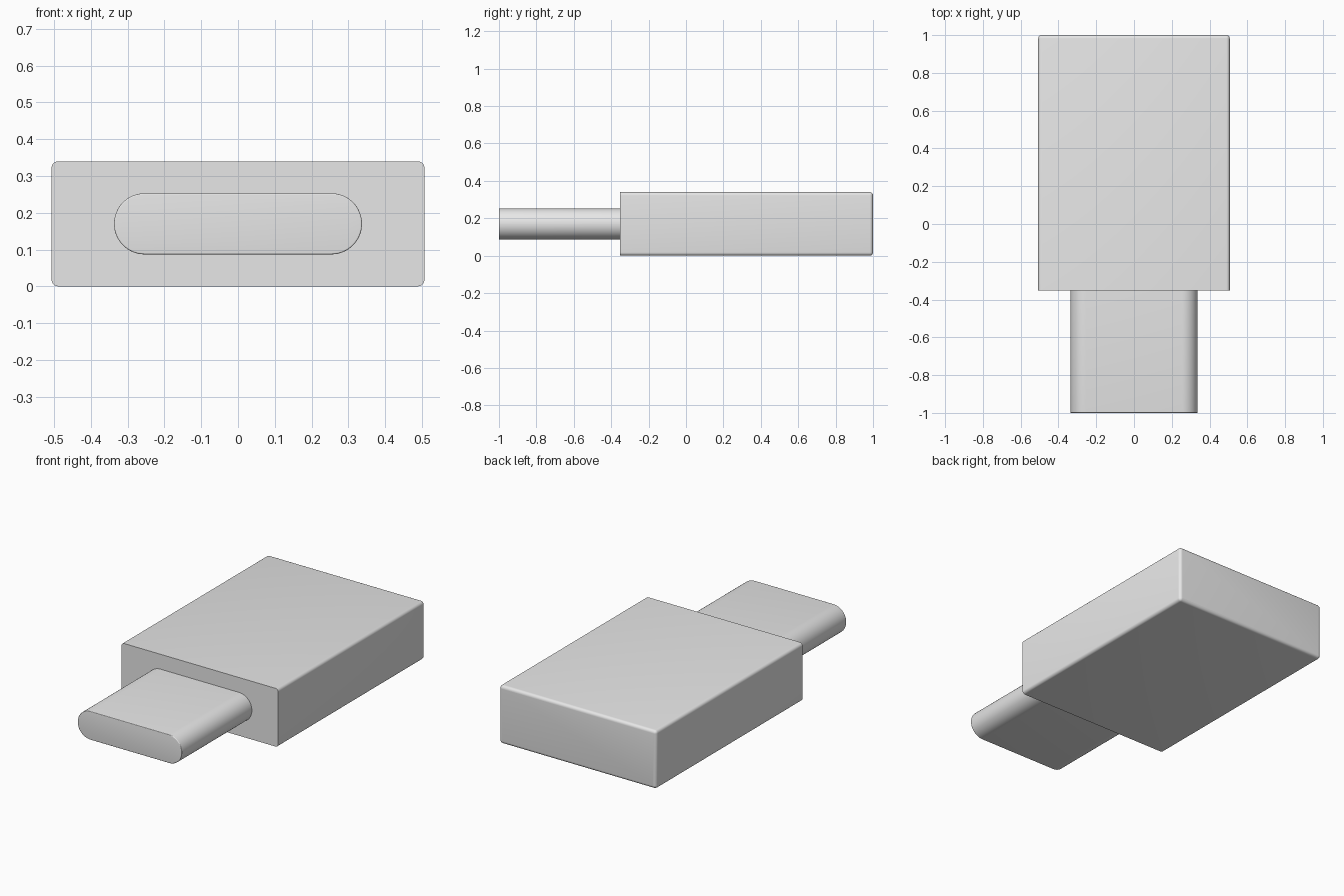
import bpy, bmesh, math

cube = bpy.data.objects.get("Cube")
if cube:
    bpy.data.objects.remove(cube, do_unlink=True)

# Single grey finish
grey = bpy.data.materials.new("light_grey")
grey.use_nodes = True
grey.diffuse_color = (0.8, 0.8, 0.8, 1)
grey.node_tree.nodes["Principled BSDF"].inputs["Base Color"].default_value = (0.8, 0.8, 0.8, 1)

MID_Z = 0.17


def rounded_profile(half_w, half_h, radius, steps):
    """Rounded rectangle in x and z, centred on the model's mid height."""
    points = []
    for corner, (sx, sz) in enumerate([(1, 1), (-1, 1), (-1, -1), (1, -1)]):
        for i in range(steps + 1):
            a = math.radians(90) * (corner + i / steps)
            points.append((sx * (half_w - radius) + radius * math.cos(a),
                           MID_Z + sz * (half_h - radius) + radius * math.sin(a)))
    return points


def extruded_part(name, profile, y0, y1, bevel_y, bevel_width):
    """Extrude a profile along y and round the rim of the end at bevel_y."""
    bm = bmesh.new()
    face = bm.faces.new([bm.verts.new((x, y0, z)) for x, z in profile])
    new = bmesh.ops.extrude_face_region(bm, geom=[face], use_keep_orig=True)["geom"]
    bmesh.ops.translate(bm, vec=(0, y1 - y0, 0),
                        verts=[v for v in new if isinstance(v, bmesh.types.BMVert)])
    bmesh.ops.remove_doubles(bm, verts=bm.verts, dist=1e-5)
    bmesh.ops.recalc_face_normals(bm, faces=bm.faces)
    rim = [e for e in bm.edges if all(abs(v.co.y - bevel_y) < 1e-4 for v in e.verts)]
    bmesh.ops.bevel(bm, geom=rim, offset=bevel_width, segments=5, profile=0.5,
                    affect='EDGES', clamp_overlap=True)
    bmesh.ops.recalc_face_normals(bm, faces=bm.faces)
    mesh = bpy.data.meshes.new(name)
    bm.to_mesh(mesh)
    bm.free()
    mesh.materials.append(grey)
    obj = bpy.data.objects.new(name, mesh)
    bpy.context.collection.objects.link(obj)
    bpy.ops.object.select_all(action='DESELECT')
    obj.select_set(True)
    bpy.context.view_layer.objects.active = obj
    bpy.ops.object.shade_smooth_by_angle(angle=math.radians(35))
    return obj


# Housing: softened long edges and back rim, sharp front rim
extruded_part("housing", rounded_profile(0.507, 0.17, 0.018, 5), -0.353, 1.0, 1.0, 0.0175)

# Plug: stadium section with a rounded front rim, seated in the housing
extruded_part("plug", rounded_profile(0.337, 0.083, 0.0829, 16), -1.0, -0.34, -1.0, 0.015)
